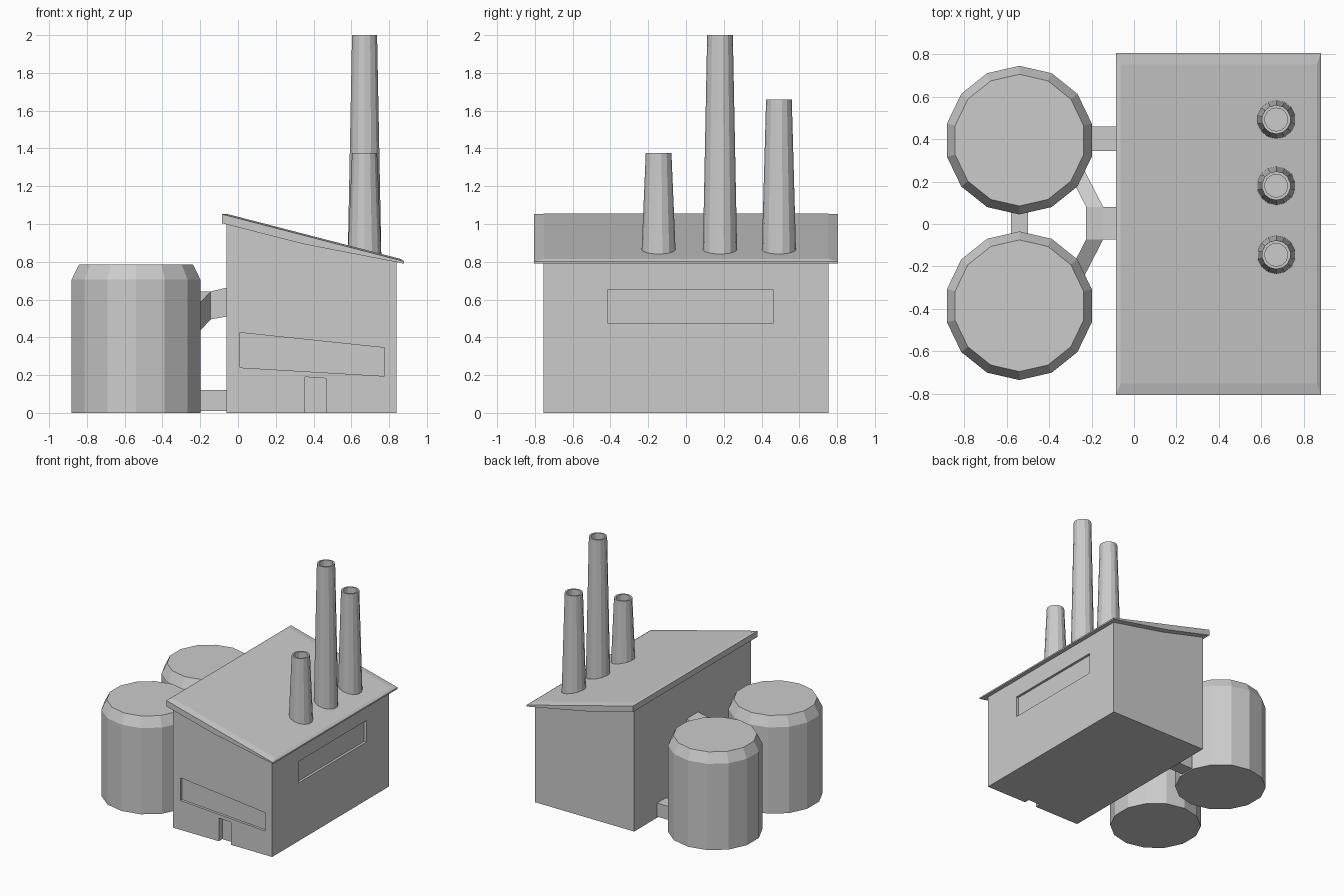
import bpy, bmesh, math

if "Cube" in bpy.data.objects:
    bpy.data.objects.remove(bpy.data.objects["Cube"])


def finish(name, bm):
    bmesh.ops.recalc_face_normals(bm, faces=bm.faces)
    mesh = bpy.data.meshes.new(name)
    bm.to_mesh(mesh)
    bm.free()
    ob = bpy.data.objects.new(name, mesh)
    bpy.context.collection.objects.link(ob)
    return ob


def skin(loops):
    """Join matching loops of points into a closed solid."""
    bm = bmesh.new()
    rings = [[bm.verts.new(p) for p in loop] for loop in loops]
    n = len(rings[0])
    for a, b in zip(rings, rings[1:]):
        for i in range(n):
            j = (i + 1) % n
            bm.faces.new((a[i], a[j], b[j], b[i]))
    bm.faces.new(rings[0])
    bm.faces.new(rings[-1])
    return bm


def prism(name, outline, y0, y1):
    """Extrude an (x, z) outline along y."""
    return finish(name, skin([[(x, y, z) for x, z in outline] for y in (y0, y1)]))


def box_outline(x0, x1, z0, z1):
    return [(x0, z0), (x1, z0), (x1, z1), (x0, z1)]


def turned(name, cx, cy, profile, sides=14):
    """Faceted round part from (radius, z) rings, with a corner on the y axis."""
    angles = [math.pi / 2 + 2 * math.pi * i / sides for i in range(sides)]
    return finish(name, skin([[(cx + r * math.cos(a), cy + r * math.sin(a), z)
                               for a in angles] for r, z in profile]))


def carve(target, cutter):
    mod = target.modifiers.new(cutter.name, 'BOOLEAN')
    mod.operation = 'DIFFERENCE'
    mod.solver = 'EXACT'
    mod.object = cutter
    cutter.hide_render = True
    cutter.hide_set(True)


# Main hall with sloping top
hall = prism("hall", [(-0.06, 0), (0.838, 0), (0.838, 0.80), (0.35, 0.896), (-0.06, 1.002)],
             -0.755, 0.755)

# Recessed front window, door and side window
carve(hall, prism("front_window_cutter",
                  [(0.01, 0.24), (0.775, 0.195), (0.775, 0.345), (0.01, 0.425)], -0.8, -0.735))
carve(hall, prism("door_cutter",
                  [(0.355, -0.05), (0.465, -0.05), (0.465, 0.183), (0.355, 0.19)], -0.8, -0.71))
carve(hall, prism("side_window_cutter", box_outline(0.818, 0.9, 0.475, 0.65), -0.415, 0.462))

# Roof slab with a kinked underside and a bevelled top
roof_outline = [(-0.085, 1.004), (0.35, 0.893), (0.88, 0.79), (0.88, 0.802), (-0.085, 1.052)]
bm = skin([[(x, y, z) for x, z in roof_outline] for y in (-0.805, 0.805)])
bmesh.ops.recalc_face_normals(bm, faces=bm.faces)
top = max(bm.faces, key=lambda f: f.calc_center_median().z if len(f.verts) == 4 and f.normal.z > 0.5 else -1)
bmesh.ops.inset_region(bm, faces=[top], thickness=0.03, depth=0.008)
for v in top.verts:
    v.co.y = math.copysign(0.752, v.co.y)
finish("roof", bm)

# Chimneys with hollow mouths
for name, y, height in (("short_chimney", -0.145, 1.375),
                        ("tall_chimney", 0.18, 2.0),
                        ("middle_chimney", 0.492, 1.66)):
    turned(name, 0.67, y, [(0.091, 0.835), (0.068, height), (0.054, height), (0.054, height - 0.08)])

# Storage tanks
for name, y in (("back_tank", 0.395), ("front_tank", -0.385)):
    turned(name, -0.54, y, [(0.35, 0), (0.35, 0.705), (0.31, 0.785)])

# Low feed pipe and pipe between the tanks
prism("low_pipe", box_outline(-0.24, -0.05, 0.01, 0.12), 0.345, 0.46)
prism("tank_link", box_outline(-0.58, -0.50, 0.50, 0.60), -0.06, 0.07)

# Upper pipe from the hall, then two arms dropping to the tanks
finish("upper_pipe", skin([[(x, -0.072, z0), (x, 0.08, z0), (x, 0.08, z1), (x, -0.072, z1)]
                           for x, z0, z1 in ((-0.05, 0.512, 0.665), (-0.145, 0.495, 0.643),
                                             (-0.225, 0.495, 0.643))]))
for name, side in (("back_arm", 1), ("front_arm", -1)):
    quad = box_outline(-0.225, -0.145, 0.495, 0.643)
    finish(name, skin([[(x, 0.004 + side * 0.076, z) for x, z in quad],
                       [(x - 0.10, 0.004 + side * 0.27, z - 0.11) for x, z in quad]]))
